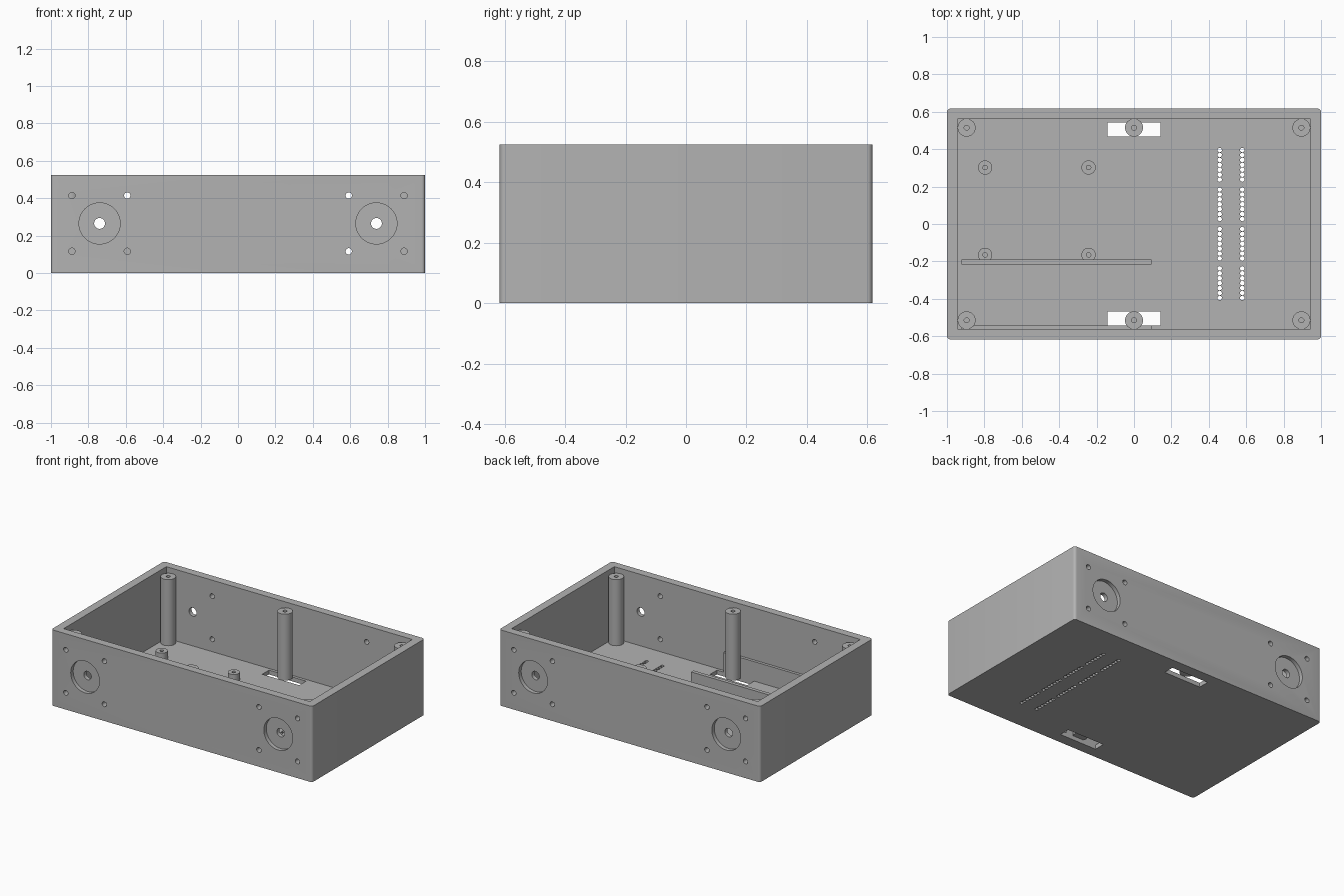
import bpy, bmesh
from math import radians, pi
from mathutils import Matrix, Vector

old = bpy.data.objects.get("Cube")
if old:
    bpy.data.objects.remove(old, do_unlink=True)

GREY = (0.45, 0.45, 0.45, 1)
mat = bpy.data.materials.new("mid grey")
mat.use_nodes = True
mat.diffuse_color = GREY
mat.node_tree.nodes["Principled BSDF"].inputs["Base Color"].default_value = GREY

HX, HY, H = 1.0, 0.617, 0.525     # outer half sizes and height
IX, IY, FLOOR = 0.943, 0.562, 0.03   # inner half sizes and floor level


def add_box(bm, lo, hi):
    lo, hi = Vector(lo), Vector(hi)
    m = Matrix.Translation((lo + hi) / 2) @ Matrix.Diagonal((*(hi - lo), 1))
    return bmesh.ops.create_cube(bm, size=1, matrix=m)["verts"]


def add_lathe(bm, profile, matrix, steps=32):
    """Turn an (r, z) profile into a closed solid and place it."""
    part = bmesh.new()
    verts = [part.verts.new((r, 0, z)) for r, z in profile]
    edges = [part.edges.new(pair) for pair in zip(verts, verts[1:])]
    bmesh.ops.spin(part, geom=verts + edges, cent=(0, 0, 0), axis=(0, 0, 1),
                   angle=2 * pi, steps=steps)
    bmesh.ops.remove_doubles(part, verts=part.verts, dist=1e-5)
    bmesh.ops.recalc_face_normals(part, faces=part.faces)
    part.transform(matrix)
    mesh = bpy.data.meshes.new("temp")
    part.to_mesh(mesh)
    part.free()
    bm.from_mesh(mesh)
    bpy.data.meshes.remove(mesh)


def finish(bm, name):
    bmesh.ops.recalc_face_normals(bm, faces=bm.faces)
    mesh = bpy.data.meshes.new(name)
    bm.to_mesh(mesh)
    bm.free()
    mesh.materials.append(mat)
    obj = bpy.data.objects.new(name, mesh)
    bpy.context.collection.objects.link(obj)
    return obj


def activate(obj):
    bpy.ops.object.select_all(action='DESELECT')
    obj.select_set(True)
    bpy.context.view_layer.objects.active = obj


def smooth(obj):
    activate(obj)
    bpy.ops.object.shade_smooth_by_angle(angle=radians(30))


def cut(obj, bm, name):
    cutter = finish(bm, name)
    cutter.hide_render = True
    mod = obj.modifiers.new(name, 'BOOLEAN')
    mod.operation, mod.solver, mod.object = 'DIFFERENCE', 'EXACT', cutter
    activate(obj)
    bpy.ops.object.modifier_apply(modifier=name)
    bpy.data.objects.remove(cutter, do_unlink=True)


# Case: block with rounded upright corners
bm = bmesh.new()
add_box(bm, (-HX, -HY, 0), (HX, HY, H))
upright = [e for e in bm.edges if abs(e.verts[0].co.z - e.verts[1].co.z) > 0.1]
bmesh.ops.bevel(bm, geom=upright, offset=0.018, segments=5, profile=0.5, affect='EDGES')
case = finish(bm, "case")

# Open interior
bm = bmesh.new()
add_box(bm, (-IX, -IY, FLOOR), (IX, IY, H + 0.1))
cut(case, bm, "interior_cutter")

# Counterbored sockets and screw holes in the front and back walls
bm = bmesh.new()
socket = [(0, -0.02), (0.11, -0.02), (0.11, 0.027), (0.029, 0.027), (0.029, 0.08), (0, 0.08)]
screw = [(0, -0.02), (0.017, -0.02), (0.017, 0.08), (0, 0.08)]
for side in (-1, 1):
    turn = Matrix.Rotation(side * radians(90), 4, 'X')
    for sx in (-1, 1):
        place = lambda x, z: Matrix.Translation((sx * x, side * HY, z)) @ turn
        add_lathe(bm, socket, place(0.74, 0.265), 48)
        for x in (0.592, 0.888):
            for z in (0.116, 0.414):
                add_lathe(bm, screw, place(x, z), 24)
cut(case, bm, "wall_hole_cutter")

# Floor slots and rows of vent holes
bm = bmesh.new()
for lo, hi in ((-0.542, -0.467), (0.467, 0.542)):
    add_box(bm, (-0.142, lo, -0.05), (0.142, hi, 0.1))
vent = [(0, -0.05), (0.0122, -0.05), (0.0122, 0.1), (0, 0.1)]
for x in (0.458, 0.579):
    for group in range(4):
        for i in range(7):
            y = (group - 1.5) * 0.211 + (i - 3) * 0.0263
            add_lathe(bm, vent, Matrix.Translation((x, y, 0)), 12)
cut(case, bm, "floor_cutter")
smooth(case)


# Lid posts and board standoffs
def tube(name, x, y, radius, hole, top, depth):
    base = FLOOR - 0.001
    bm = bmesh.new()
    add_lathe(bm, [(0, base), (radius, base), (radius, top), (hole, top),
                   (hole, top - depth), (0, top - depth)], Matrix.Translation((x, y, 0)))
    smooth(finish(bm, name))


for y, row in ((-0.515, "front"), (0.515, "back")):
    for x, col in ((-0.895, "right"), (0, "middle"), (0.895, "left")):
        tube(f"{row}_{col}_post", x, y, 0.048, 0.013, 0.488, 0.2)
for y, row in ((-0.165, "front"), (0.302, "back")):
    for x, col in ((-0.796, "outer"), (-0.243, "inner")):
        tube(f"{row}_{col}_standoff", x, y, 0.038, 0.012, 0.082, 0.05)

# Holding rails on the floor and along the front wall
for name, lo, hi in (("inner_rail", -0.216, -0.19), ("front_wall_rail", -IY - 0.001, -0.542)):
    bm = bmesh.new()
    add_box(bm, (-0.922, lo, FLOOR - 0.001), (0.093, hi, 0.165))
    finish(bm, name)
